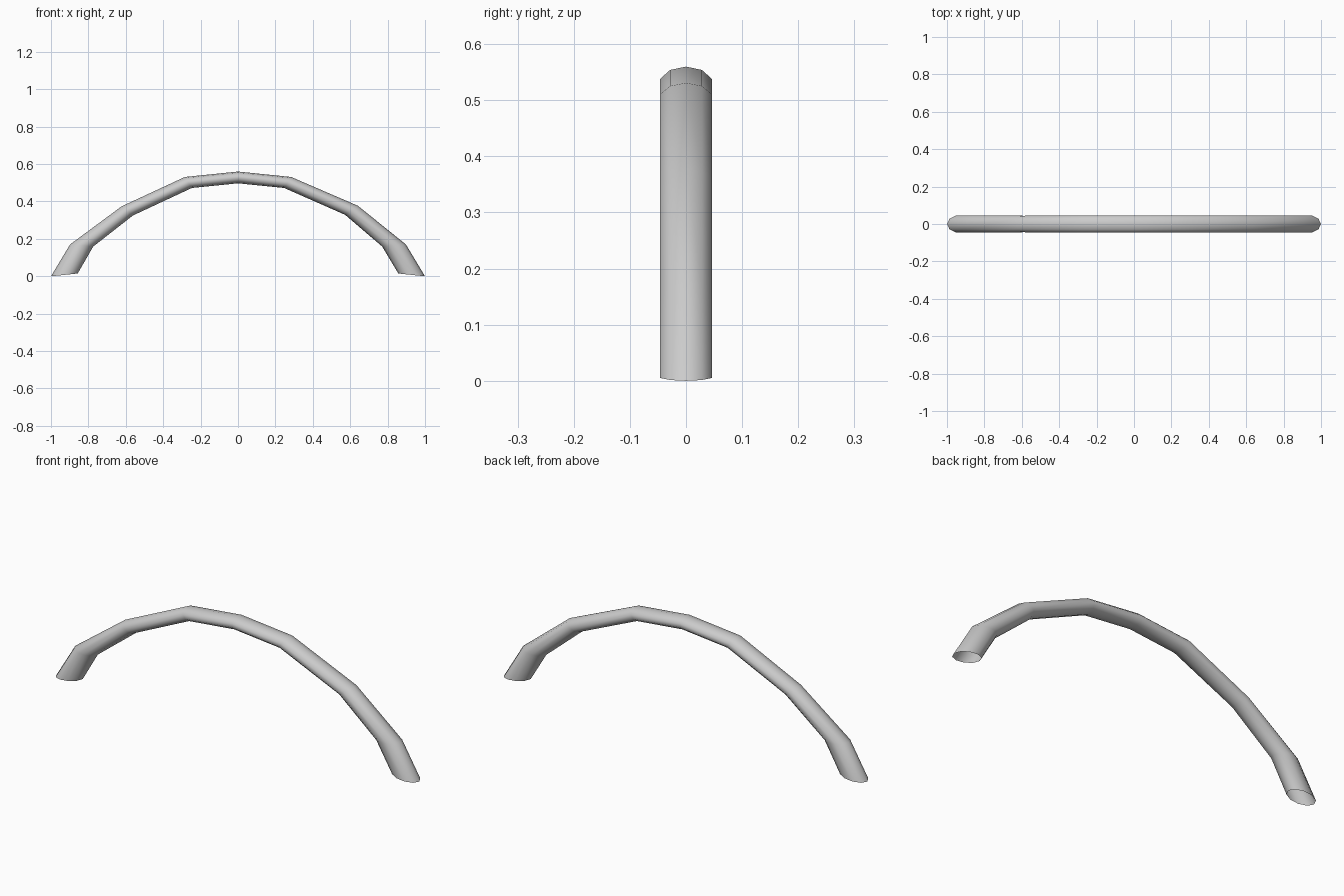
import bpy, bmesh, math

if "Cube" in bpy.data.objects:
    bpy.data.objects.remove(bpy.data.objects["Cube"])

SIDES = 10
# Stations along the arch: outer x, z, inner x, z, half depth in y
stations = [
    (-1.0, 0.0, -0.857, 0.015, 0.046),
    (-0.898, 0.17, -0.774, 0.159, 0.046),
    (-0.622, 0.374, -0.562, 0.325, 0.044),
    (-0.284, 0.531, -0.247, 0.472, 0.046),
    (0.0, 0.56, 0.0, 0.497, 0.046),
    (0.284, 0.531, 0.247, 0.472, 0.046),
    (0.641, 0.377, 0.572, 0.329, 0.046),
    (0.898, 0.17, 0.771, 0.159, 0.046),
    (1.0, 0.0, 0.857, 0.015, 0.046),
]


def add_ring(bm, ox, oz, ix, iz, half):
    """Ten-sided cross-section spanning the outer and inner points."""
    cx, cz = (ox + ix) / 2, (oz + iz) / 2
    ring = []
    for i in range(SIDES):
        a = 2 * math.pi * i / SIDES
        c = math.cos(a)
        y = half * math.sin(a) / math.sin(math.radians(72))
        ring.append(bm.verts.new((cx + (ox - cx) * c, y, cz + (oz - cz) * c)))
    return ring


# Arched tube handle, open at both feet
bm = bmesh.new()
rings = [add_ring(bm, *s) for s in stations]
for r0, r1 in zip(rings, rings[1:]):
    for i in range(SIDES):
        j = (i + 1) % SIDES
        bm.faces.new((r0[i], r0[j], r1[j], r1[i]))
bmesh.ops.recalc_face_normals(bm, faces=bm.faces)
# Flip if the top faces point inward
top = max(bm.faces, key=lambda f: f.calc_center_median().z)
if top.normal.z < 0:
    bmesh.ops.reverse_faces(bm, faces=bm.faces)

mesh = bpy.data.meshes.new("arched_handle")
bm.to_mesh(mesh)
bm.free()
handle = bpy.data.objects.new("arched_handle", mesh)
bpy.context.collection.objects.link(handle)
for p in mesh.polygons:
    p.use_smooth = True
